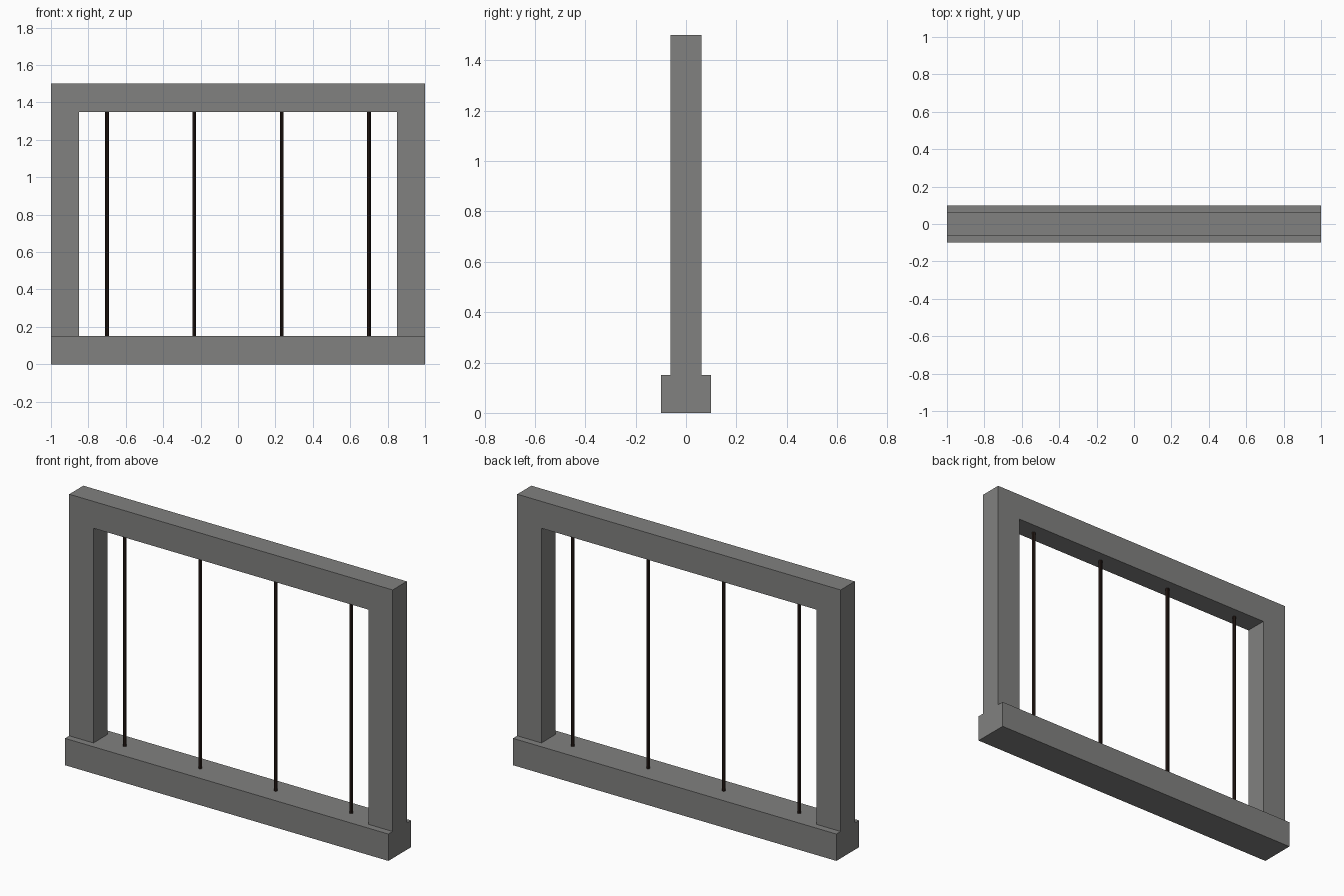
import bpy

if "Cube" in bpy.data.objects:
    bpy.data.objects.remove(bpy.data.objects["Cube"])


def material(name, rgb):
    m = bpy.data.materials.new(name)
    m.diffuse_color = (*rgb, 1.0)
    m.use_nodes = True
    m.node_tree.nodes["Principled BSDF"].inputs["Base Color"].default_value = m.diffuse_color
    return m


stone = material("grey stone", (0.22, 0.22, 0.215))
iron = material("dark iron", (0.022, 0.012, 0.009))


def box(name, x0, x1, depth, z0, z1):
    bpy.ops.mesh.primitive_cube_add(size=1, location=((x0 + x1) / 2, 0, (z0 + z1) / 2))
    o = bpy.context.object
    o.name = name
    o.scale = (x1 - x0, depth, z1 - z0)
    bpy.ops.object.transform_apply(location=False, rotation=False, scale=True)
    o.data.materials.append(stone)


# Stone surround: deep sill, two jambs and a lintel
box("sill", -1, 1, 0.2, 0, 0.15)
box("left_jamb", -1, -0.85, 0.125, 0.15, 1.35)
box("right_jamb", 0.85, 1, 0.125, 0.15, 1.35)
box("lintel", -1, 1, 0.125, 1.35, 1.5)

# Four evenly spaced iron bars
for i in range(4):
    bpy.ops.mesh.primitive_cylinder_add(
        vertices=8, radius=0.01, depth=1.2, location=(-0.7 + i * 1.4 / 3, 0, 0.75))
    bar = bpy.context.object
    bar.name = f"window_bar_{i + 1}"
    bar.data.materials.append(iron)
